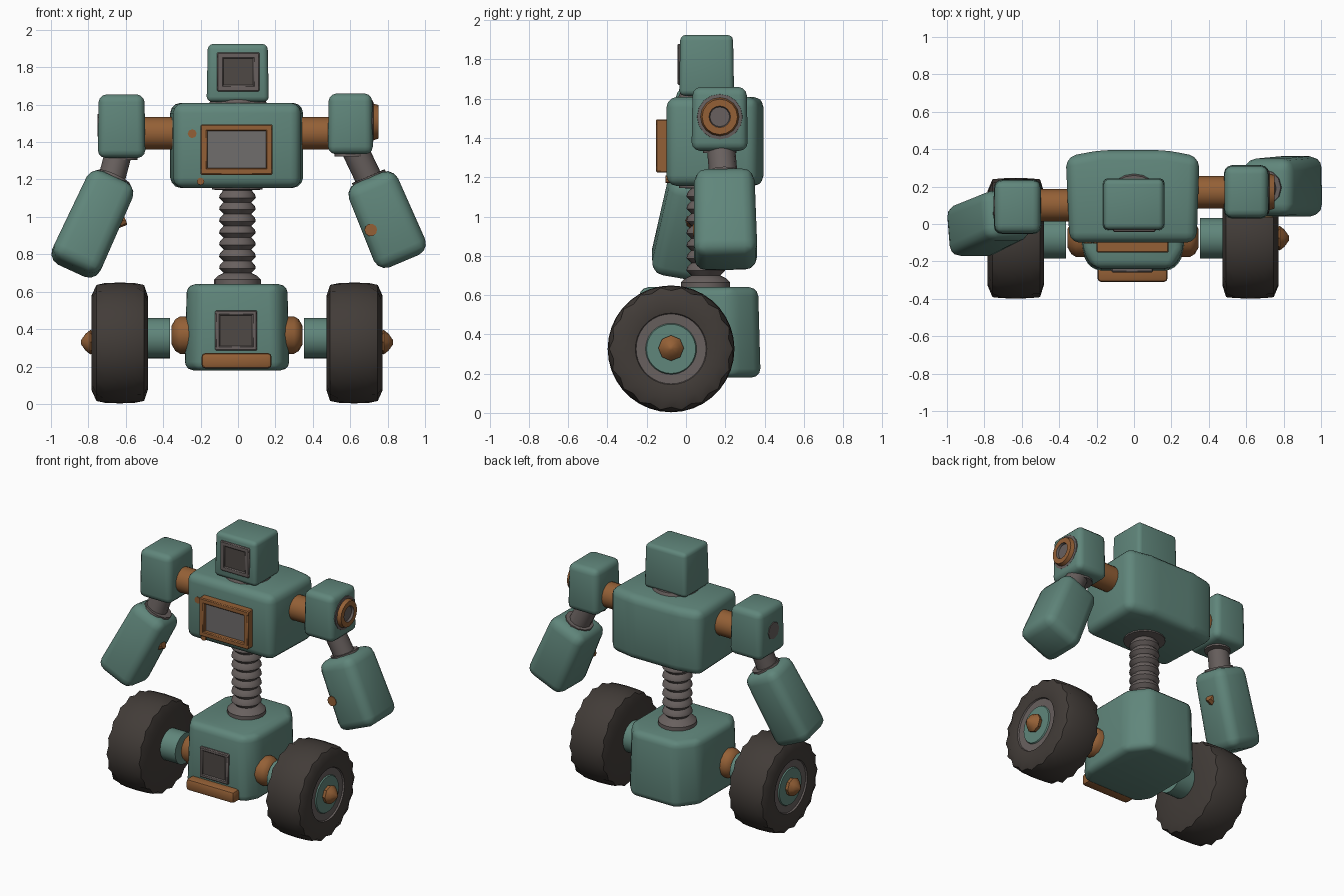
import bpy, bmesh, math
from mathutils import Matrix, Vector

if "Cube" in bpy.data.objects:
    bpy.data.objects.remove(bpy.data.objects["Cube"])


def material(name, rgb):
    m = bpy.data.materials.new(name)
    lin = [((c / 255 + 0.055) / 1.055) ** 2.4 for c in rgb]
    m.diffuse_color = (*lin, 1)
    m.use_nodes = True
    m.node_tree.nodes["Principled BSDF"].inputs["Base Color"].default_value = m.diffuse_color
    return m


TEAL = material("teal paint", (96, 134, 123))
ORANGE = material("rusty orange", (148, 96, 54))
GREY = material("worn grey metal", (104, 96, 94))
TYRE = material("dark rubber", (66, 60, 56))
DARK = material("dark screen", (78, 72, 69))
GLASS = material("pale grey screen", (112, 109, 108))


def finish(name, bm, mats, matrix=None, angle=40):
    if matrix:
        bm.transform(matrix)
    bmesh.ops.recalc_face_normals(bm, faces=bm.faces)
    me = bpy.data.meshes.new(name)
    bm.to_mesh(me)
    bm.free()
    for m in mats:
        me.materials.append(m)
    ob = bpy.data.objects.new(name, me)
    bpy.context.collection.objects.link(ob)
    bpy.ops.object.select_all(action='DESELECT')
    bpy.context.view_layer.objects.active = ob
    ob.select_set(True)
    bpy.ops.object.shade_smooth_by_angle(angle=math.radians(angle))
    return ob


def align(p, q):
    """Frame with its origin at p and its z axis pointing to q."""
    z = (Vector(q) - Vector(p)).normalized()
    x = (Vector((0, 1, 0)) if abs(z.y) < 0.9 else Vector((0, 0, 1))).cross(z).normalized()
    y = z.cross(x)
    return Matrix.Translation(p) @ Matrix((x, y, z)).transposed().to_4x4()


def prism(name, plan, z0, z1, mat, bevel=0.0, top=1.0, matrix=None, seg=3):
    """Extruded outline with rounded edges; the top may be scaled."""
    bm = bmesh.new()
    cx = sum(p[0] for p in plan) / len(plan)
    cy = sum(p[1] for p in plan) / len(plan)
    lo = [bm.verts.new((x, y, z0)) for x, y in plan]
    hi = [bm.verts.new((cx + (x - cx) * top, cy + (y - cy) * top, z1)) for x, y in plan]
    bm.faces.new(lo[::-1])
    bm.faces.new(hi)
    n = len(plan)
    for i in range(n):
        j = (i + 1) % n
        bm.faces.new((lo[i], lo[j], hi[j], hi[i]))
    if bevel:
        bmesh.ops.bevel(bm, geom=bm.edges[:], offset=bevel, segments=seg,
                        profile=0.5, affect='EDGES', clamp_overlap=True)
    return finish(name, bm, [mat], matrix)


def box(name, x, y, z, mat, bevel=0.0, top=1.0, matrix=None, seg=3):
    plan = [(x[0], y[0]), (x[1], y[0]), (x[1], y[1]), (x[0], y[1])]
    return prism(name, plan, z[0], z[1], mat, bevel, top, matrix, seg)


def lathe(name, profile, p, q, mats, n=24, rule=None, tread=None):
    """Revolve (radius, height) points about the line p to q."""
    bm = bmesh.new()
    rings = []
    for k, (r, h) in enumerate(profile):
        ring = []
        for i in range(n):
            rr = r + (tread(k, i) if tread else 0)
            a = 2 * math.pi * i / n
            ring.append(bm.verts.new((rr * math.cos(a), rr * math.sin(a), h)))
        rings.append(ring)
    for k in range(len(rings) - 1):
        for i in range(n):
            j = (i + 1) % n
            f = bm.faces.new((rings[k][i], rings[k][j], rings[k + 1][j], rings[k + 1][i]))
            f.material_index = rule(k) if rule else 0
    bm.faces.new(rings[0][::-1])
    f = bm.faces.new(rings[-1])
    f.material_index = rule(len(rings) - 2) if rule else 0
    return finish(name, bm, mats, align(p, q))


def rod(name, p, q, r, mat, r2=None, n=20):
    length = (Vector(q) - Vector(p)).length
    return lathe(name, [(r, 0), (r if r2 is None else r2, length)], p, q, [mat], n)


def frame(name, x, z, y, bar, mat, screen, depth):
    """Raised border of four bars around a recessed screen."""
    for part, xs, zs in (("top", x, (z[1] - bar, z[1])), ("bottom", x, (z[0], z[0] + bar)),
                         ("left", (x[0], x[0] + bar), z), ("right", (x[1] - bar, x[1]), z)):
        box(f"{name}_frame_{part}", xs, y, zs, mat, 0.006, seg=1)
    box(f"{name}_screen", (x[0] + bar / 2, x[1] - bar / 2), (y[0] + depth, y[1]),
        (z[0] + bar / 2, z[1] - bar / 2), screen)


# Head and neck
box("head", (-0.168, 0.165), (-0.035, 0.245), (1.615, 1.925), TEAL, 0.028, 0.96)
frame("face", (-0.112, 0.115), (1.67, 1.88), (-0.043, 0.02), 0.034, GREY, DARK, 0.008)
rod("neck", (0, 0.115, 1.58), (0, 0.115, 1.63), 0.165, GREY, 0.145)

# Torso with a bowed back
prism("torso", [(-0.345, -0.10), (0.335, -0.10), (0.35, 0.36), (0.17, 0.395),
                (-0.18, 0.395), (-0.365, 0.36)], 1.155, 1.61, TEAL, 0.055)
frame("chest", (-0.2, 0.185), (1.225, 1.495), (-0.153, -0.07), 0.036, ORANGE, GLASS, 0.028)
for i, (x, z, r) in enumerate([(-0.245, 1.445, 0.024), (-0.2, 1.19, 0.02)]):
    rod(f"torso_rust_spot_{i}", (x, -0.104, z), (x, -0.07, z), r, ORANGE, n=8)

# Ribbed spine with collars
ribs = [(0.125, 0.62), (0.125, 0.665), (0.105, 0.685)]
for i in range(7):
    z = 0.70 + i * 0.063
    ribs += [(0.074, z), (0.098, z + 0.024), (0.094, z + 0.042)]
ribs += [(0.075, 1.142), (0.135, 1.146), (0.135, 1.19)]
lathe("spine", ribs, (-0.003, 0.1, 0), (-0.003, 0.1, 1), [GREY], 20)

# Pelvis block with cut corners
prism("pelvis", [(-0.225, -0.25), (0.215, -0.25), (0.275, -0.15), (0.275, 0.24),
                 (0.17, 0.38), (-0.18, 0.38), (-0.285, 0.24), (-0.285, -0.15)],
      0.18, 0.64, TEAL, 0.045, 0.96)
frame("pelvis", (-0.122, 0.102), (0.285, 0.5), (-0.258, -0.2), 0.026, GREY, DARK, 0.006)
box("bumper", (-0.195, 0.18), (-0.31, -0.2), (0.19, 0.272), ORANGE, 0.02, seg=2)


def wheel_rule(k):
    return 0 if k < 8 else 1 if k < 10 else 2


def wheel_tread(k, i):
    # Blocky lugs on the two tyre shoulders
    return (0.010 if i % 2 else -0.008) if k in (2, 6) else 0


TYRE_PROFILE = [(0.10, 0.0), (0.25, 0.0), (0.305, 0.02), (0.32, 0.07), (0.323, 0.15),
                (0.32, 0.23), (0.305, 0.275), (0.255, 0.3), (0.182, 0.288),
                (0.178, 0.278), (0.13, 0.276), (0.125, 0.284), (0.02, 0.284)]

for side, s in (("left", -1), ("right", 1)):
    cy, cz = -0.076, 0.326
    off = -0.01 if s < 0 else 0
    X = lambda x: s * x + off
    # Wheel, hub, axle and hip joint
    lathe(f"{side}_wheel", TYRE_PROFILE, (X(0.472), cy, cz), (X(1), cy, cz),
          [TYRE, GREY, TEAL], 36, wheel_rule, wheel_tread)
    lathe(f"{side}_hub_cap", [(0.055, 0), (0.065, 0.035), (0.045, 0.06), (0.01, 0.085)],
          (X(0.745), cy, 0.33), (X(1), cy, 0.33), [ORANGE], 8)
    rod(f"{side}_axle", (X(0.354), cy, 0.352), (X(0.5), cy, 0.352), 0.108, TEAL)
    lathe(f"{side}_hip_joint", [(0.10, 0), (0.10, 0.10), (0.085, 0.125), (0.05, 0.145)],
          (X(0.2), cy, 0.368), (X(1), cy, 0.368), [ORANGE], 12)

# Arms: shoulder box, then the forearm axis from top to bottom
ARMS = {
    "left": dict(s=-1, x=(-0.75, -0.495), y=(-0.055, 0.238), z=(1.315, 1.655), jy=0.10,
                 top=(-0.665, 0.055, 1.205), end=(-0.885, -0.045, 0.725), w=0.285, d=0.285),
    "right": dict(s=1, x=(0.48, 0.722), y=(0.028, 0.315), z=(1.335, 1.66), jy=0.17,
                  top=(0.70, 0.195, 1.21), end=(0.888, 0.202, 0.765), w=0.30, d=0.325),
}
for side, a in ARMS.items():
    s = a["s"]
    cx, cy = sum(a["x"]) / 2, sum(a["y"]) / 2
    box(f"{side}_shoulder", a["x"], a["y"], a["z"], TEAL, 0.042, 0.96)
    rod(f"{side}_shoulder_joint", (s * 0.3, a["jy"], 1.447), (s * 0.52, a["jy"], 1.447),
        0.086, ORANGE)
    top, end = Vector(a["top"]), Vector(a["end"])
    rod(f"{side}_upper_arm", (cx + s * -0.005, cy, 1.42), top.lerp(end, 0.12), 0.072, GREY, n=12)
    rod(f"{side}_shoulder_socket", (cx, cy, a["z"][0] - 0.012), (cx, cy, 1.4), 0.085, GREY, n=12)
    # Forearm, wider towards the middle and rounded at the ends
    m = align(end, top)
    w, d = a["w"] / 2, a["d"] / 2
    box(f"{side}_forearm", (-w, w), (-d, d), (0, (top - end).length), TEAL, 0.065, 0.94, m)
    length = (top - end).length
    rod(f"{side}_elbow_collar", m @ Vector((0, 0, length - 0.02)),
        m @ Vector((0, 0, length + 0.008)), 0.095, GREY, n=12)

# Outer shoulder details
def ring_rule(k):
    return 0 if k < 2 else 1 if k < 4 else 0


lathe("right_shoulder_disc", [(0.118, 0), (0.115, 0.022), (0.098, 0.024), (0.09, 0.05),
                              (0.055, 0.05), (0.05, 0.035)],
      (0.70, 0.172, 1.508), (1, 0.172, 1.508), [GREY, ORANGE], 16, ring_rule)
rod("left_shoulder_patch", (-0.70, 0.09, 1.49), (-0.752, 0.09, 1.49), 0.06, GREY, n=8)

# Rust spots on the forearms
rod("right_forearm_rust_spot", (0.71, 0.036, 0.93), (0.71, 0.08, 0.93), 0.034, ORANGE, n=10)
rod("left_forearm_rust_spot", (-0.605, 0.03, 0.985), (-0.68, 0.02, 0.955), 0.03, ORANGE, n=8)
